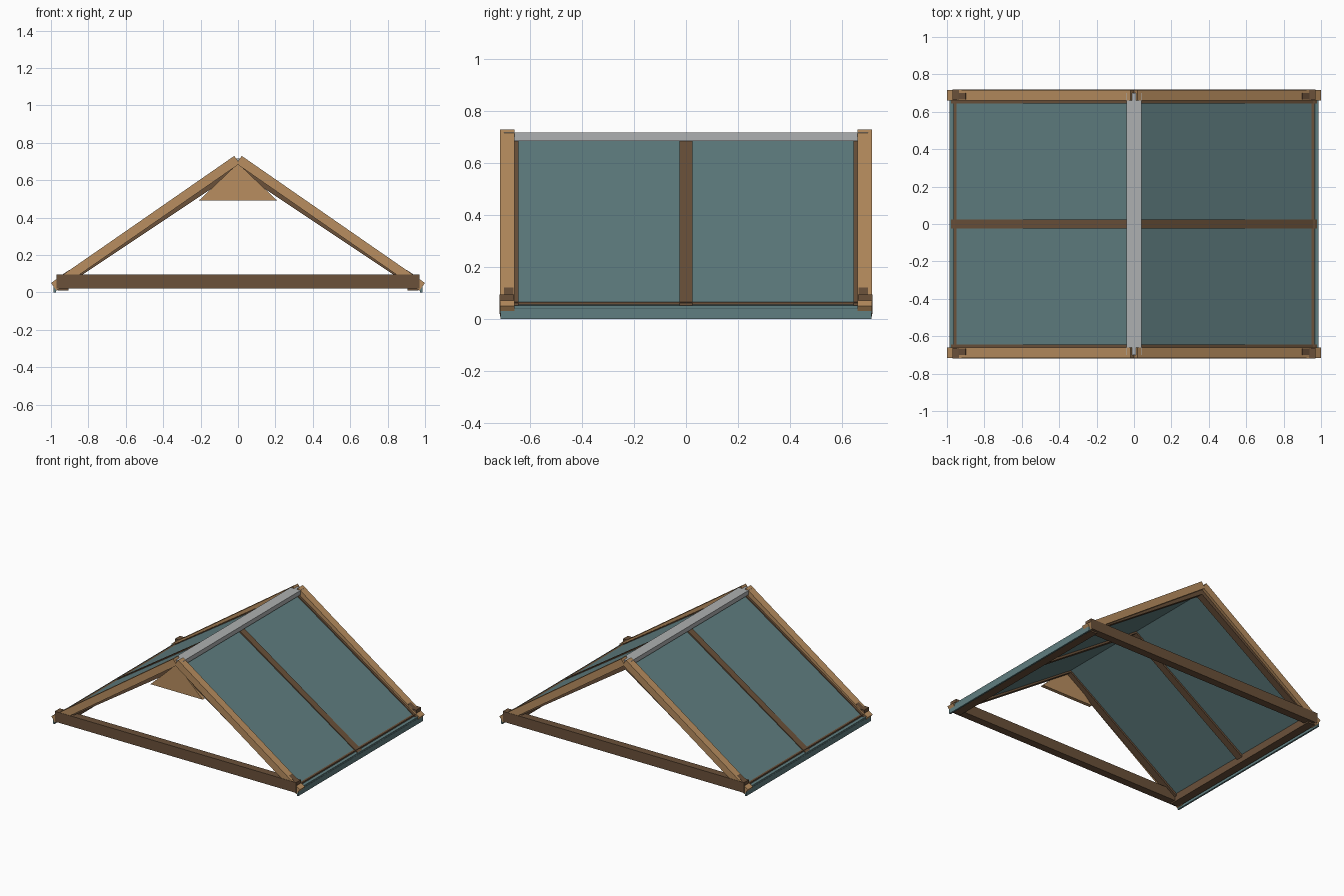
import bpy, bmesh, math
from mathutils import Matrix, Vector

if "Cube" in bpy.data.objects:
    bpy.data.objects.remove(bpy.data.objects["Cube"])


def material(name, rgb):
    m = bpy.data.materials.new(name)
    m.diffuse_color = (*rgb, 1)
    m.use_nodes = True
    m.node_tree.nodes["Principled BSDF"].inputs["Base Color"].default_value = m.diffuse_color
    return m


LIGHT = material("light_wood", (0.48, 0.27, 0.115))
DARK = material("dark_wood", (0.145, 0.082, 0.042))
TEAL = material("teal_roofing", (0.118, 0.212, 0.22))
METAL = material("ridge_metal", (0.42, 0.435, 0.44))


def finish(name, bm, mat):
    bmesh.ops.recalc_face_normals(bm, faces=bm.faces)
    me = bpy.data.meshes.new(name)
    bm.to_mesh(me)
    bm.free()
    ob = bpy.data.objects.new(name, me)
    bpy.context.collection.objects.link(ob)
    me.materials.append(mat)
    return ob


def box(name, x, y, z, mat):
    """Axis-aligned box from (min, max) ranges."""
    bm = bmesh.new()
    bmesh.ops.create_cube(bm, size=1)
    for v in bm.verts:
        v.co = [(r[0] + r[1]) / 2 + c * (r[1] - r[0]) for r, c in zip((x, y, z), v.co)]
    return finish(name, bm, mat)


def sloped(name, top, low, depth, y, mat, side):
    """Board running between two (x, z) points, mirrored by side."""
    a, b = Vector((side * top[0], 0, top[1])), Vector((side * low[0], 0, low[1]))
    d = b - a
    bm = bmesh.new()
    bmesh.ops.create_cube(bm, size=1)
    size = Matrix.Diagonal((d.length, y[1] - y[0], depth, 1))
    rot = Matrix.Rotation(math.atan2(-d.z, d.x), 4, 'Y')
    move = Matrix.Translation((a + b) / 2 + Vector((0, (y[0] + y[1]) / 2, 0)))
    bm.transform(move @ rot @ size)
    return finish(name, bm, mat)


def span(e, a, b):
    return tuple(sorted((e * a, e * b)))


for s, sn in ((-1, "left"), (1, "right")):
    # roofing courses on each slope, butted edge to edge
    p, q = Vector((0.0, 0.678)), Vector((0.98, 0.03))
    for i in range(4):
        sloped(f"roof_course_{sn}_{i + 1}", p.lerp(q, i / 4), p.lerp(q, (i + 1) / 4),
               0.025, (-0.665, 0.665), TEAL, s)
    # eave beam and drip edge
    box(f"eave_beam_{sn}", span(s, 0.905, 0.965), (-0.70, 0.70), (0.01, 0.065), DARK)
    box(f"drip_edge_{sn}", span(s, 0.974, 0.986), (-0.715, 0.715), (0.0, 0.052), TEAL)
    # middle rafter
    sloped(f"middle_rafter_{sn}", (0, 0.676), (0.972, 0.029), 0.046, (-0.025, 0.025), DARK, s)
    for e, en in ((-1, "front"), (1, "back")):
        # end rafters, outer gable boards, corner blocks
        sloped(f"{en}_rafter_{sn}", (0, 0.676), (0.972, 0.029), 0.046,
               span(e, 0.645, 0.695), DARK, s)
        sloped(f"{en}_gable_board_{sn}", (0.0056, 0.709), (0.985, 0.03), 0.05,
               span(e, 0.66, 0.716), LIGHT, s)
        sloped(f"{en}_corner_block_{sn}", (0.885, 0.099), (0.955, 0.0505), 0.054,
               span(e, 0.665, 0.70), DARK, s)

# tie beams across the gable feet
for e, en in ((-1, "front"), (1, "back")):
    box(f"{en}_tie_beam", (-0.97, 0.97), span(e, 0.662, 0.718), (0.02, 0.095), DARK)

# flat ridge cap
box("ridge_cap", (-0.04, 0.04), (-0.70, 0.70), (0.685, 0.717), METAL)

# triangular plate under the front peak
bm = bmesh.new()
f = bm.faces.new([bm.verts.new((x, -0.705, z)) for x, z in ((-0.21, 0.49), (0.21, 0.49), (0, 0.69))])
ext = bmesh.ops.extrude_face_region(bm, geom=[f])
bmesh.ops.translate(bm, vec=(0, 0.025, 0),
                    verts=[g for g in ext["geom"] if isinstance(g, bmesh.types.BMVert)])
finish("front_peak_plate", bm, LIGHT)
